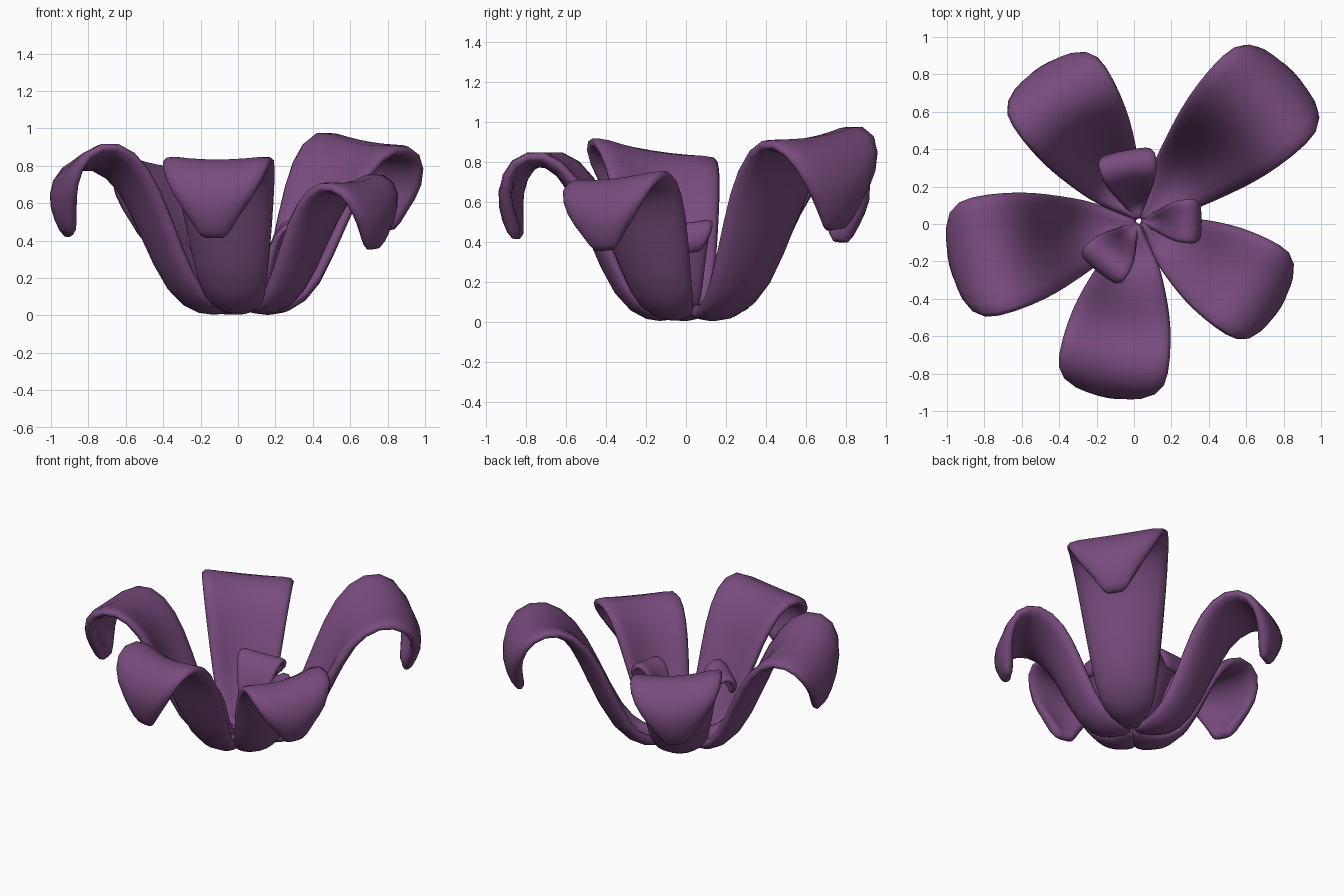
import bpy, math
from mathutils import Vector

if "Cube" in bpy.data.objects:
    bpy.data.objects.remove(bpy.data.objects["Cube"])

purple = bpy.data.materials.new("petal purple")
purple.diffuse_color = (0.19, 0.072, 0.21, 1)
purple.use_nodes = True
purple.node_tree.nodes["Principled BSDF"].inputs["Base Color"].default_value = purple.diffuse_color

# Petal profiles: (distance from middle, height, half width, cup depth)
OUTER = [(0.01, 0.065, 0.015, 0.0), (0.10, 0.04, 0.07, 0.02), (0.22, 0.02, 0.155, 0.06),
         (0.385, 0.12, 0.205, 0.09), (0.53, 0.46, 0.26, 0.09), (0.63, 0.71, 0.30, 0.07),
         (0.76, 0.84, 0.33, 0.05), (0.92, 0.82, 0.335, 0.01), (1.02, 0.67, 0.25, -0.05),
         (0.99, 0.52, 0.14, -0.05), (0.93, 0.42, 0.06, 0.0)]
INNER = [(0.01, 0.07, 0.01, 0.0), (0.09, 0.05, 0.05, 0.02), (0.15, 0.17, 0.075, 0.03),
         (0.19, 0.35, 0.10, 0.03), (0.24, 0.47, 0.13, 0.02), (0.31, 0.49, 0.14, 0.01),
         (0.36, 0.43, 0.135, -0.01), (0.34, 0.34, 0.07, -0.01)]
COLS = [-1, -0.55, 0, 0.55, 1]


def petal(name, profile, angle, reach, height, width, roll, thick):
    """Cupped strip swept along a hooked profile, then thickened and smoothed."""
    a = math.radians(angle)
    out, side, up = Vector((math.cos(a), math.sin(a), 0)), Vector((-math.sin(a), math.cos(a), 0)), Vector((0, 0, 1))
    base = Vector((0.025, 0.015, 0))
    verts, faces, n = [], [], len(COLS)
    for i, (r, z, w, cup) in enumerate(profile):
        p, q = profile[max(i - 1, 0)], profile[min(i + 1, len(profile) - 1)]
        tr, tz = q[0] - p[0], q[1] - p[1]
        length = math.hypot(tr, tz)
        normal = (out * -tz + up * tr) / length
        lean = roll * min(1, i / 5)
        for u in COLS:
            v = base + out * r * reach + up * (0.04 + (z - 0.04) * height)
            v += side * (u * w * width) + normal * (cup * u * u) + up * (lean * u * w)
            verts.append(v)
    for i in range(len(profile) - 1):
        for j in range(n - 1):
            k = i * n + j
            faces.append((k, k + n, k + n + 1, k + 1))
    mesh = bpy.data.meshes.new(name)
    mesh.from_pydata(verts, [], faces)
    mesh.materials.append(purple)
    mesh.flip_normals()
    for f in mesh.polygons:
        f.use_smooth = True
    ob = bpy.data.objects.new(name, mesh)
    bpy.context.collection.objects.link(ob)
    s = ob.modifiers.new("thickness", "SOLIDIFY")
    s.thickness, s.offset = thick, 0
    d = ob.modifiers.new("smooth", "SUBSURF")
    d.levels = d.render_levels = 1


# Five large petals: angle, reach, height, width, roll
for i, args in enumerate([(44, 1.12, 1.09, 1.0, 0.12), (122.5, 0.95, 0.93, 0.91, 0.08),
                          (193, 1.01, 1.0, 1.0, 0.16), (260, 0.93, 0.97, 0.91, 0.0),
                          (329, 0.86, 0.82, 0.86, 0.08)]):
    petal(f"outer_petal_{i + 1}", OUTER, *args, 0.07)

# Three small petals in the middle
for i, args in enumerate([(101, 1.05, 0.97, 1.15, 0.1), (0, 0.91, 1.0, 0.88, 0.1),
                          (231, 0.94, 0.95, 1.02, 0.1)]):
    petal(f"inner_petal_{i + 1}", INNER, *args, 0.045)
